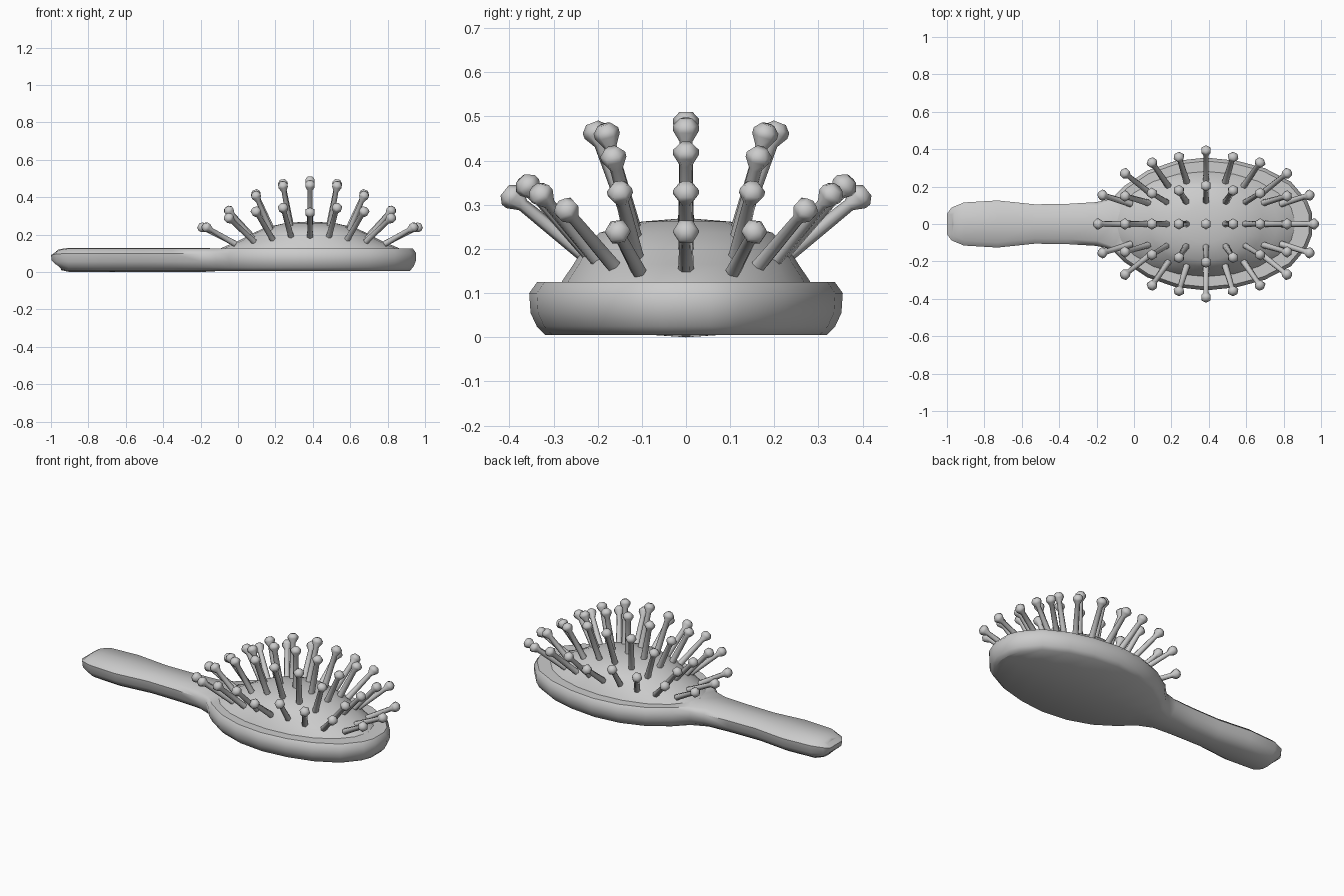
import bpy, math
from mathutils import Vector

if "Cube" in bpy.data.objects:
    bpy.data.objects.remove(bpy.data.objects["Cube"])


def make(name, verts, faces, angle):
    me = bpy.data.meshes.new(name)
    me.from_pydata([tuple(v) for v in verts], [], faces)
    me.update()
    ob = bpy.data.objects.new(name, me)
    bpy.context.collection.objects.link(ob)
    bpy.ops.object.select_all(action='DESELECT')
    ob.select_set(True)
    bpy.context.view_layer.objects.active = ob
    bpy.ops.object.mode_set(mode='EDIT')
    bpy.ops.mesh.select_all(action='SELECT')
    bpy.ops.mesh.normals_make_consistent(inside=False)
    bpy.ops.object.mode_set(mode='OBJECT')
    bpy.ops.object.shade_smooth_by_angle(angle=math.radians(angle))
    return ob


def bridge(a, b, n):
    return [(a + i, a + (i + 1) % n, b + (i + 1) % n, b + i) for i in range(n)]


# Paddle and handle: one half outline, mirrored, stacked in inset rings
half = [(-1, .055), (-.975, .088), (-.91, .115), (-.73, .126), (-.53, .105),
        (-.35, .108), (-.2, .117), (-.12, .135), (-.05, .205), (.07, .285),
        (.22, .337), (.385, .355), (.55, .338), (.7, .298), (.84, .225),
        (.925, .125), (.953, .055)]
outline = [Vector(p) for p in half] + [Vector((x, -y)) for x, y in reversed(half)]
n, h = len(outline), len(half)
rings = [(.005, .036), (.025, .017), (.055, .003), (.1, 0), (.125, .018)]
verts, faces = [], []
for z, inset in rings:
    for i, p in enumerate(outline):
        t = (outline[(i + 1) % n] - outline[i - 1]).normalized()
        k = 1.5 if p.x < -.15 else 1
        q = p + Vector((t.y, -t.x)) * inset * k
        zz = z
        if p.x < -.95:                      # thinner butt of the handle
            zz = .07 + (z - .07) * (.65 if p.x < -.99 else .85)
        verts.append((q.x, q.y, zz))
for r in range(len(rings) - 1):
    faces += bridge(r * n, (r + 1) * n, n)
for base, mz in ((0, -.005), ((len(rings) - 1) * n, .004)):
    # caps with a slightly crowned centre line along the handle
    c = len(verts)
    for i in range(h):
        x, y, z = verts[base + i]
        verts.append((x, 0, z + (mz if i < 7 else 0)))
    for i in range(h - 1):
        m = base + n - 1 - i
        faces += [(base + i, base + i + 1, c + i + 1, c + i),
                  (m, c + i, c + i + 1, m - 1)]
    faces += [(base, c, base + n - 1), (base + h - 1, base + h, c + h - 1)]
make("paddle_and_handle", verts, faces, 50)

# Cushion dome
cx, seg = .385, 20
dome = [(.49, .285, .115), (.475, .28, .128), (.385, .255, .165), (.31, .23, .205),
        (.24, .195, .237), (.13, .1, .262)]
verts, faces = [], []
for a, b, z in dome:
    for i in range(seg):
        th = 2 * math.pi * i / seg
        verts.append((cx + a * math.cos(th), b * math.sin(th), z))
for r in range(len(dome) - 1):
    faces += bridge(r * seg, (r + 1) * seg, seg)
top = len(verts)
verts.append((cx, 0, .27))
last = (len(dome) - 1) * seg
faces += [(last + i, last + (i + 1) % seg, top) for i in range(seg)]
faces.append(tuple(reversed(range(seg))))
make("cushion", verts, faces, 40)

# Bristles: hexagonal pins with flared heads, fanned out over the cushion
# per row: tip y, tip z, base y, base z, indexed by distance from the middle
rows = [
    ([0] * 5, [.49, .475, .42, .33, .24], [0] * 5, [.25, .24, .22, .18, .152]),
    ([.205, .18, .165, .15, .155], [.467, .463, .41, .33, .24],
     [.11, .11, .11, .11, .107], [.22, .215, .2, .17, .15]),
    ([.395, .36, .33, .272], [.32, .345, .325, .29],
     [.215, .215, .2, .165], [.175, .185, .175, .163]),
]
verts, faces = [], []


def bristle(base, head):
    d = (head - base).normalized()
    u = Vector((0, 1, 0))
    u = (u - d * u.dot(d)).normalized()
    w = d.cross(u)
    length = (head - base).length
    start = len(verts)
    profile = [(0, .018), (length - .033, .0145), (length - .008, .029),
               (length + .005, .029), (length + .02, .015)]
    for s, r in profile:
        for i in range(6):
            a = math.pi * i / 3
            verts.append(base + d * s + (u * math.cos(a) + w * math.sin(a)) * r)
    for k in range(len(profile) - 1):
        faces.extend(bridge(start + 6 * k, start + 6 * k + 6, 6))
    end = start + 6 * (len(profile) - 1)
    faces.append(tuple(range(start, start + 6)))
    faces.append(tuple(range(end, end + 6)))


for r, (ty, tz, by, bz) in enumerate(rows):
    m = len(ty) - 1
    for i in range(-m, m + 1):
        k = abs(i)
        step = .139 if r == 1 and k == 4 else .145
        for side in ((1,) if r == 0 else (1, -1)):
            bristle(Vector((cx + .1 * i, side * by[k], bz[k])),
                    Vector((cx + step * i, side * ty[k], tz[k])))
make("bristles", verts, faces, 62)

# Rest exactly on the ground
for ob in bpy.context.scene.objects:
    ob.location.z = 0
